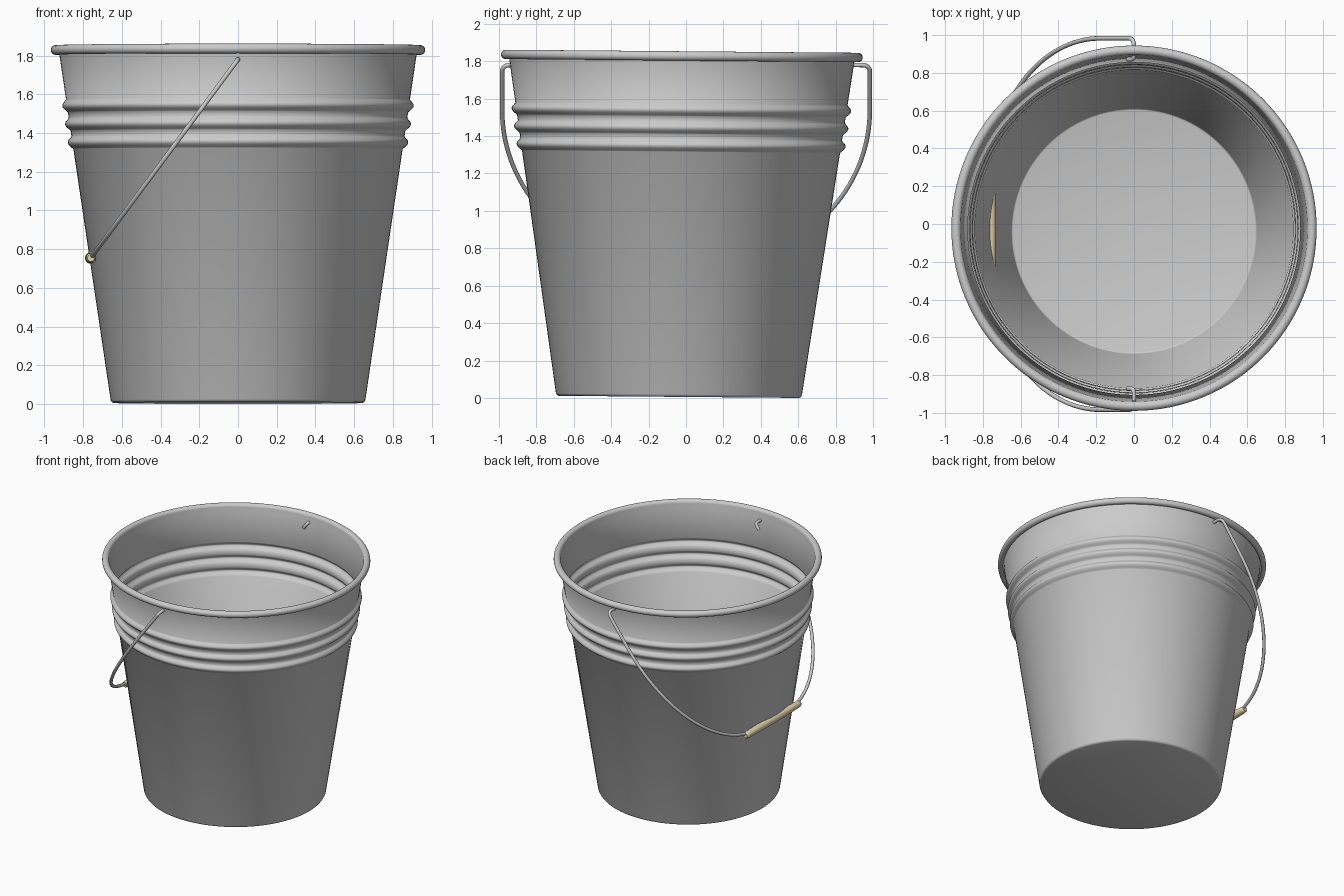
import bpy
from math import sin, cos, pi, radians, hypot

if "Cube" in bpy.data.objects:
    bpy.data.objects.remove(bpy.data.objects["Cube"])


def lathe(name, profile, steps, angle=40):
    """Revolve an (r, z) profile around z; r = 0 points become poles."""
    verts, faces, rings = [], [], []
    for r, z in profile:
        start = len(verts)
        if r == 0:
            verts.append((0, 0, z))
            rings.append([start] * steps)
        else:
            verts += [(r * cos(2 * pi * i / steps), r * sin(2 * pi * i / steps), z)
                      for i in range(steps)]
            rings.append(list(range(start, start + steps)))
    for a, b in zip(rings, rings[1:]):
        for i in range(steps):
            j = (i + 1) % steps
            quad = [a[i], a[j], b[j], b[i]]
            faces.append(list(dict.fromkeys(quad)))
    mesh = bpy.data.meshes.new(name)
    mesh.from_pydata(verts, [], faces)
    obj = bpy.data.objects.new(name, mesh)
    bpy.context.collection.objects.link(obj)
    bpy.ops.object.select_all(action='DESELECT')
    obj.select_set(True)
    bpy.context.view_layer.objects.active = obj
    bpy.ops.object.shade_smooth_by_angle(angle=radians(angle))
    return obj


# Bucket: flat base, tapered wall, three pressed ribs, rolled rim
def wall(z):
    return 0.653 + 0.148 * z


profile = [(0, 0), (0.641, 0), (0.649, 0.003), (0.654, 0.012)]
for zc in (1.34, 1.435, 1.53):
    for k in range(13):
        t = k / 12
        z = zc + 0.032 * (2 * t - 1)
        profile.append((wall(z) + 0.024 * sin(pi * t) ** 1.3, z))
profile.append((wall(1.78), 1.78))
for k in range(19):
    a = pi - radians(300) * k / 18
    profile.append((0.942 + 0.021 * cos(a), 1.819 + 0.021 * sin(a)))

bucket = lathe("bucket_body", profile, 128, 50)
thick = bucket.modifiers.new("thickness", 'SOLIDIFY')
thick.thickness = 0.008
thick.offset = 0
bucket.location = (0, -0.038, 0.0097)
bucket.rotation_euler.x = -0.0087

# Handle plane: d runs from the pivot down to the grip
PIVOT_Z, GRIP_X, GRIP_Z = 1.78, -0.76, 0.755
LENGTH = hypot(GRIP_X, PIVOT_Z - GRIP_Z)


def on_plane(y, d):
    return (GRIP_X * d / LENGTH, y, PIVOT_Z + (GRIP_Z - PIVOT_Z) * d / LENGTH)


# Half of the wire: inner hook, bend, straight leg, sweeping curve
half = [(0.872, 0.055), (0.872, 0.02), (0.878, 0.006), (0.89, 0.0)]
for k in range(9):
    a = pi / 2 * (1 - k / 8)
    half.append((0.943 + 0.04 * cos(a), 0.04 - 0.04 * sin(a)))
for k in range(33):
    a = pi / 2 * k / 32
    half.append((0.2 + 0.783 * cos(a), 0.3 + (LENGTH - 0.3) * sin(a)))
path = half + [(-y, d) for y, d in reversed(half)]

curve = bpy.data.curves.new("handle_wire", 'CURVE')
curve.dimensions = '3D'
curve.bevel_depth = 0.012
curve.bevel_resolution = 3
curve.use_fill_caps = True
spline = curve.splines.new('POLY')
spline.points.add(len(path) - 1)
for p, (y, d) in zip(spline.points, path):
    p.co = (*on_plane(y, d), 1)
wire = bpy.data.objects.new("handle_wire", curve)
bpy.context.collection.objects.link(wire)
bpy.ops.object.select_all(action='DESELECT')
wire.select_set(True)
bpy.context.view_layer.objects.active = wire
bpy.ops.object.convert(target='MESH')
bpy.ops.object.shade_smooth_by_angle(angle=radians(40))

# Wooden grip around the wire
side = [(0, 0.34), (0.018, 0.34), (0.023, 0.333), (0.026, 0.31), (0.028, 0.2), (0.03, 0.0)]
grip = lathe("wooden_grip", [(r, -z) for r, z in side] + side[-2::-1], 32)
grip.location = (GRIP_X, 0, GRIP_Z)
grip.rotation_euler.x = pi / 2
wood = bpy.data.materials.new("wood")
wood.diffuse_color = (0.8, 0.68, 0.42, 1)
wood.use_nodes = True
wood.node_tree.nodes["Principled BSDF"].inputs["Base Color"].default_value = wood.diffuse_color
grip.data.materials.append(wood)
